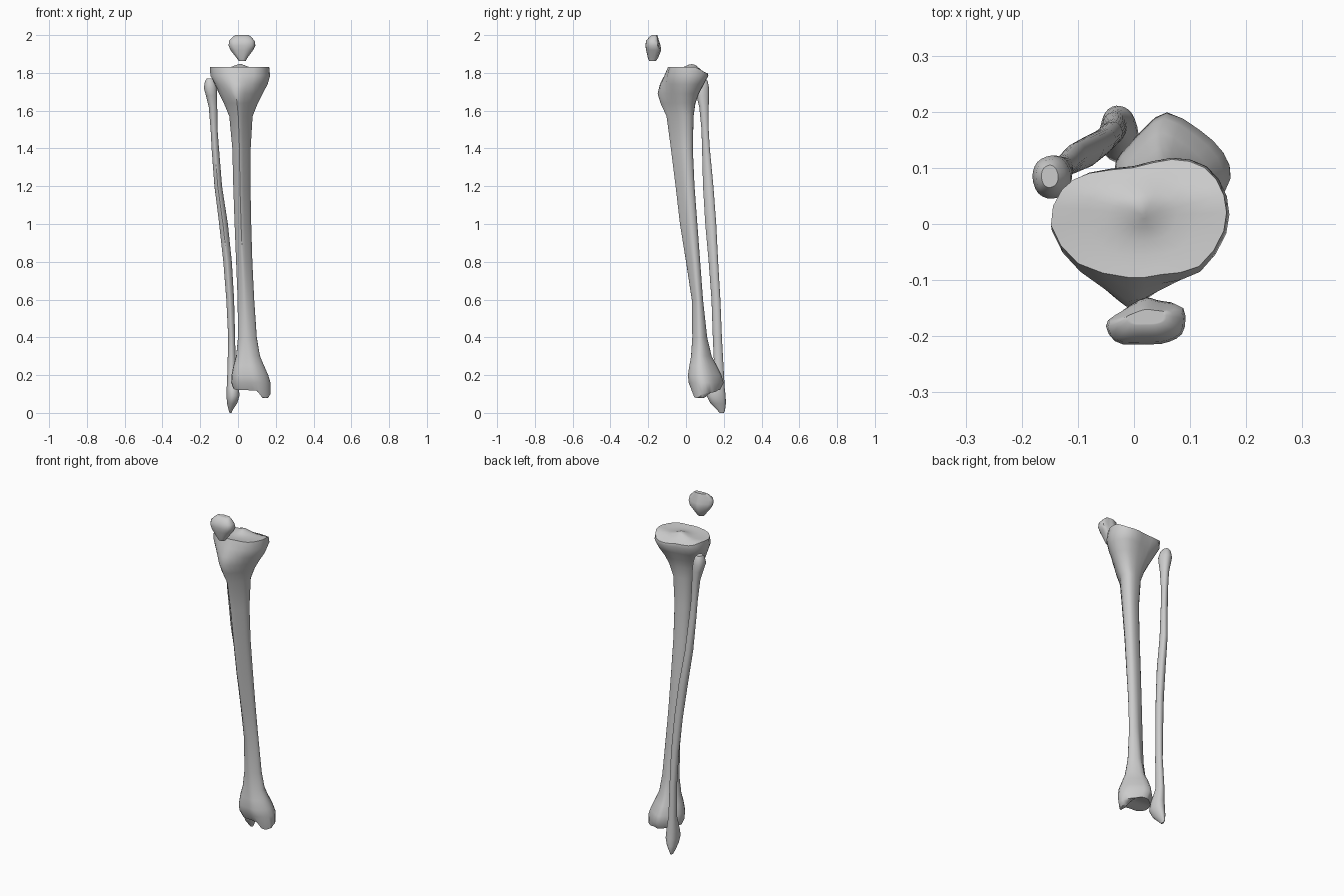
import bpy, bmesh, math
from mathutils import Vector

N = 24


def section(points):
    """Smooth closed outline through the points, fitted to a -1..1 box."""
    n, out = len(points), []
    for i in range(N):
        f = i * n / N
        k, t = int(f), f - int(f)
        a, b, c, d = (Vector(points[(k + j) % n]) for j in (-1, 0, 1, 2))
        out.append(b + 0.5 * t * (c - a + t * (2 * a - 5 * b + 4 * c - d
                                               + t * (3 * (b - c) + d - a))))
    lo = [min(p[j] for p in out) for j in (0, 1)]
    hi = [max(p[j] for p in out) for j in (0, 1)]
    return [Vector([2 * (p[j] - lo[j]) / (hi[j] - lo[j]) - 1 for j in (0, 1)]) for p in out]


def bone(name, rings, shapes, top=None, bottom=None):
    """Loft rings (z, x0, x1, y0, y1, shape blend); ends get domed caps."""
    loops = []
    for z, x0, x1, y0, y1, s in rings:
        k = min(int(s), len(shapes) - 2) if len(shapes) > 1 else 0
        nxt = shapes[min(k + 1, len(shapes) - 1)]
        pts = [p.lerp(q, s - k) for p, q in zip(shapes[k], nxt)]
        loops.append([Vector(((x0 + x1) / 2 + p.x * (x1 - x0) / 2,
                              (y0 + y1) / 2 + p.y * (y1 - y0) / 2, z)) for p in pts])

    def cap(loop, height):
        c = sum(loop, Vector()) / N
        result = []
        for f in (1, .85, .65, .4, .2, .04):
            ring = [c.lerp(p, f) for p in loop]
            for p in ring:
                if height:
                    p.z = height(p.x, p.y)
            result.append(ring)
        return result

    loops = cap(loops[0], top)[::-1] + loops[1:-1] + cap(loops[-1], bottom)
    bm = bmesh.new()
    vs = [[bm.verts.new(p) for p in loop] for loop in loops]
    for a, b in zip(vs, vs[1:]):
        for i in range(N):
            j = (i + 1) % N
            bm.faces.new((a[i], b[i], b[j], a[j]))
    bm.faces.new(vs[0])
    bm.faces.new(vs[-1][::-1])
    bmesh.ops.recalc_face_normals(bm, faces=bm.faces)
    me = bpy.data.meshes.new(name)
    bm.to_mesh(me)
    bm.free()
    ob = bpy.data.objects.new(name, me)
    bpy.context.collection.objects.link(ob)
    bpy.ops.object.select_all(action='DESELECT')
    ob.select_set(True)
    bpy.context.view_layer.objects.active = ob
    bpy.ops.object.shade_smooth_by_angle(angle=math.radians(45))
    return ob


def step(a, b, x):
    t = min(1, max(0, (x - a) / (b - a)))
    return t * t * (3 - 2 * t)


# Cross-sections, each starting at the front and running counterclockwise
plateau = section([(-.01, -.095), (.05, -.09), (.12, -.075), (.165, -.01), (.165, .055), (.13, .105),
                   (.07, .12), (0, .105), (-.08, .095), (-.13, .065), (-.15, 0), (-.10, -.07)])
crest = section([(-.2, -1), (.2, -.75), (.6, -.35), (.95, .1), (1, .5), (.75, .9),
                 (.3, 1), (-.1, .95), (-.6, .8), (-.95, .4), (-.9, -.1), (-.55, -.6)])
ankle = section([(.05, .02), (.1, .015), (.15, .04), (.178, .08), (.165, .125), (.12, .165),
                 (.06, .195), (.02, .17), (-.01, .14), (-.035, .11), (-.035, .06), (0, .025)])
rounded = section([(0, -1), (.75, -.7), (1, 0), (.65, .75), (0, 1), (-.75, .7), (-1, 0), (-.7, -.75)])
kneecap = section([(.02, -.213), (.06, -.21), (.09, -.19), (.09, -.145), (.05, -.135),
                   (.02, -.13), (-.02, -.15), (-.05, -.175), (-.03, -.21)])


# Shin bone: knee surface with a central peak, ankle surface with inner knob
def knee_surface(x, y):
    peak = .022 * math.exp(-((x - .01) / .04) ** 2 - ((y - .03) / .04) ** 2)
    rim = .008 * min(1, (x / .16) ** 2 + (y / .1) ** 2)
    return 1.824 + peak + rim - .035 * step(.04, .12, y)


def ankle_surface(x, y):
    knob = step(.095, .135, x) * (1 - .6 * step(.09, .14, y))
    arch = .014 * math.exp(-((y - .11) / .05) ** 2)
    return .118 + arch * (1 - knob) - .04 * knob + .03 * step(.155, .18, x)


bone("shin_bone", [
    (1.82, -.148, .165, -.095, .115, 0),
    (1.785, -.148, .17, -.115, .118, .15),
    (1.74, -.125, .157, -.138, .095, .6),
    (1.69, -.10, .13, -.15, .068, .95),
    (1.64, -.075, .105, -.135, .05, 1),
    (1.57, -.046, .077, -.103, .04, 1),
    (1.4, -.03, .067, -.08, .036, 1),
    (1.2, -.025, .066, -.055, .045, 1),
    (1.0, -.018, .07, -.032, .06, 1),
    (.8, -.01, .076, 0, .075, 1.1),
    (.6, -.002, .086, .03, .09, 1.3),
    (.4, 0, .1, .032, .112, 1.6),
    (.3, -.01, .117, .026, .136, 1.9),
    (.25, -.024, .138, .018, .163, 2),
    (.2, -.034, .16, .01, .188, 2),
    (.16, -.036, .172, .014, .199, 2),
    (.12, -.025, .172, .035, .18, 2)],
    [plateau, crest, ankle], knee_surface, ankle_surface)

# Calf bone: head, slim shaft, pointed outer ankle knob
bone("calf_bone", [
    (1.77, -.165, -.135, .065, .105, 0),
    (1.755, -.175, -.122, .055, .115, 0),
    (1.72, -.181, -.112, .045, .122, 0),
    (1.68, -.17, -.11, .055, .122, 0),
    (1.62, -.155, -.11, .07, .12, 0),
    (1.5, -.145, -.108, .082, .12, .3),
    (1.4, -.14, -.1, .085, .126, .5),
    (1.2, -.125, -.084, .09, .145, .6),
    (1.0, -.1, -.053, .102, .16, .6),
    (.8, -.078, -.032, .12, .17, .6),
    (.6, -.062, -.02, .135, .182, .5),
    (.4, -.052, -.015, .142, .19, .3),
    (.22, -.056, -.012, .15, .2, 0),
    (.13, -.06, .005, .12, .205, 0),
    (.09, -.061, .008, .11, .21, 0),
    (.05, -.058, -.005, .13, .211, 0),
    (.015, -.05, -.028, .165, .207, 0),
    (0, -.044, -.034, .178, .2, 0)],
    [rounded, crest])

# Kneecap: rounded shield narrowing to the bottom
bone("kneecap", [
    (2.0, -.015, .058, -.18, -.152, 0),
    (1.99, -.028, .07, -.195, -.148, 0),
    (1.97, -.047, .088, -.211, -.143, 0),
    (1.945, -.05, .092, -.215, -.135, 0),
    (1.92, -.04, .08, -.211, -.131, 0),
    (1.88, -.008, .05, -.202, -.147, 0),
    (1.862, .005, .04, -.195, -.16, 0)],
    [kneecap])
